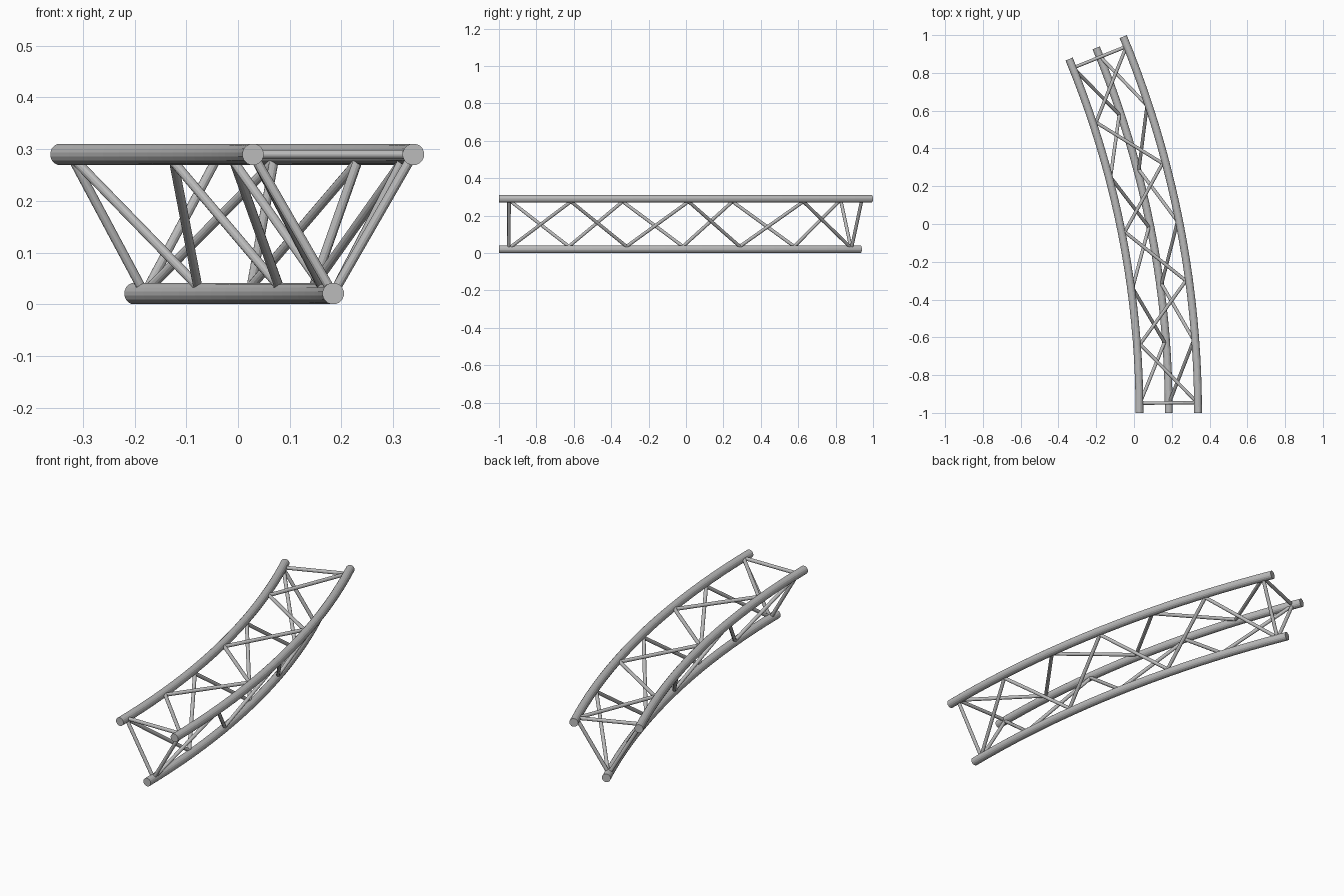
import bpy
import bmesh
from math import sin, cos, pi, radians
from mathutils import Vector

if "Cube" in bpy.data.objects:
    bpy.data.objects.remove(bpy.data.objects["Cube"], do_unlink=True)

# Arc of the truss, seen from the top
CENTRE_X, CENTRE_Y = -4.866, -1.0
SWEEP = radians(22.5)
TUBE_R, BRACE_R = 0.021, 0.009

# Chord tubes: bend radius and height
CHORDS = {"outer": (5.205, 0.29), "inner": (4.895, 0.29), "bottom": (5.05, 0.021)}

metal = bpy.data.materials.new("light grey metal")
metal.use_nodes = True
grey = (0.5, 0.5, 0.5, 1)
metal.diffuse_color = grey
metal.node_tree.nodes["Principled BSDF"].inputs["Base Color"].default_value = grey


def on_arc(radius, z, angle):
    return Vector((CENTRE_X + radius * cos(angle), CENTRE_Y + radius * sin(angle), z))


def finish(bm, name):
    bmesh.ops.recalc_face_normals(bm, faces=bm.faces)
    mesh = bpy.data.meshes.new(name)
    bm.to_mesh(mesh)
    bm.free()
    mesh.materials.append(metal)
    obj = bpy.data.objects.new(name, mesh)
    bpy.context.collection.objects.link(obj)


def curved_tube(name, radius, z, sides=16, steps=20):
    bm = bmesh.new()
    rings = []
    for i in range(steps + 1):
        angle = SWEEP * i / steps
        turns = [2 * pi * (k + 0.5) / sides for k in range(sides)]
        rings.append([bm.verts.new(on_arc(radius + TUBE_R * cos(t), z + TUBE_R * sin(t), angle))
                      for t in turns])
    for a, b in zip(rings, rings[1:]):
        for k in range(sides):
            n = (k + 1) % sides
            bm.faces.new((a[k], a[n], b[n], b[k]))
    bm.faces.new(rings[0])
    bm.faces.new(rings[-1])
    finish(bm, name)


def add_rod(bm, start, end, sides=12):
    axis = end - start
    made = bmesh.ops.create_cone(bm, cap_ends=True, segments=sides, radius1=BRACE_R,
                                 radius2=BRACE_R, depth=axis.length)
    matrix = axis.to_track_quat("Z", "Y").to_matrix().to_4x4()
    matrix.translation = (start + end) / 2
    bmesh.ops.transform(bm, matrix=matrix, verts=made["verts"])


def brace_point(chord, towards, angle):
    # Point just inside the wall of one chord, on the side facing another
    here = on_arc(*CHORDS[chord], angle)
    there = on_arc(*CHORDS[towards], angle)
    return here + (there - here).normalized() * TUBE_R * 0.8


# Three main chords
for chord, (radius, z) in CHORDS.items():
    curved_tube(chord + "_chord", radius, z)

# Zigzag lacing on each face, starting from the first chord named
BAYS = 6
FIRST, LAST = radians(0.75), radians(21.75)
nodes = [FIRST + (LAST - FIRST) * i / BAYS for i in range(BAYS + 1)]
for pair in (("bottom", "outer"), ("inner", "bottom"), ("outer", "inner")):
    bm = bmesh.new()
    for i in range(BAYS):
        a, b = pair[i % 2], pair[(i + 1) % 2]
        add_rod(bm, brace_point(a, b, nodes[i]), brace_point(b, a, nodes[i + 1]))
    finish(bm, pair[0] + "_to_" + pair[1] + "_lacing")

# Triangular frame at each end
for name, angle in (("front_end_frame", radians(0.6)), ("back_end_frame", radians(21.9))):
    bm = bmesh.new()
    for a, b in (("outer", "inner"), ("inner", "bottom"), ("bottom", "outer")):
        add_rod(bm, brace_point(a, b, angle), brace_point(b, a, angle))
    finish(bm, name)
